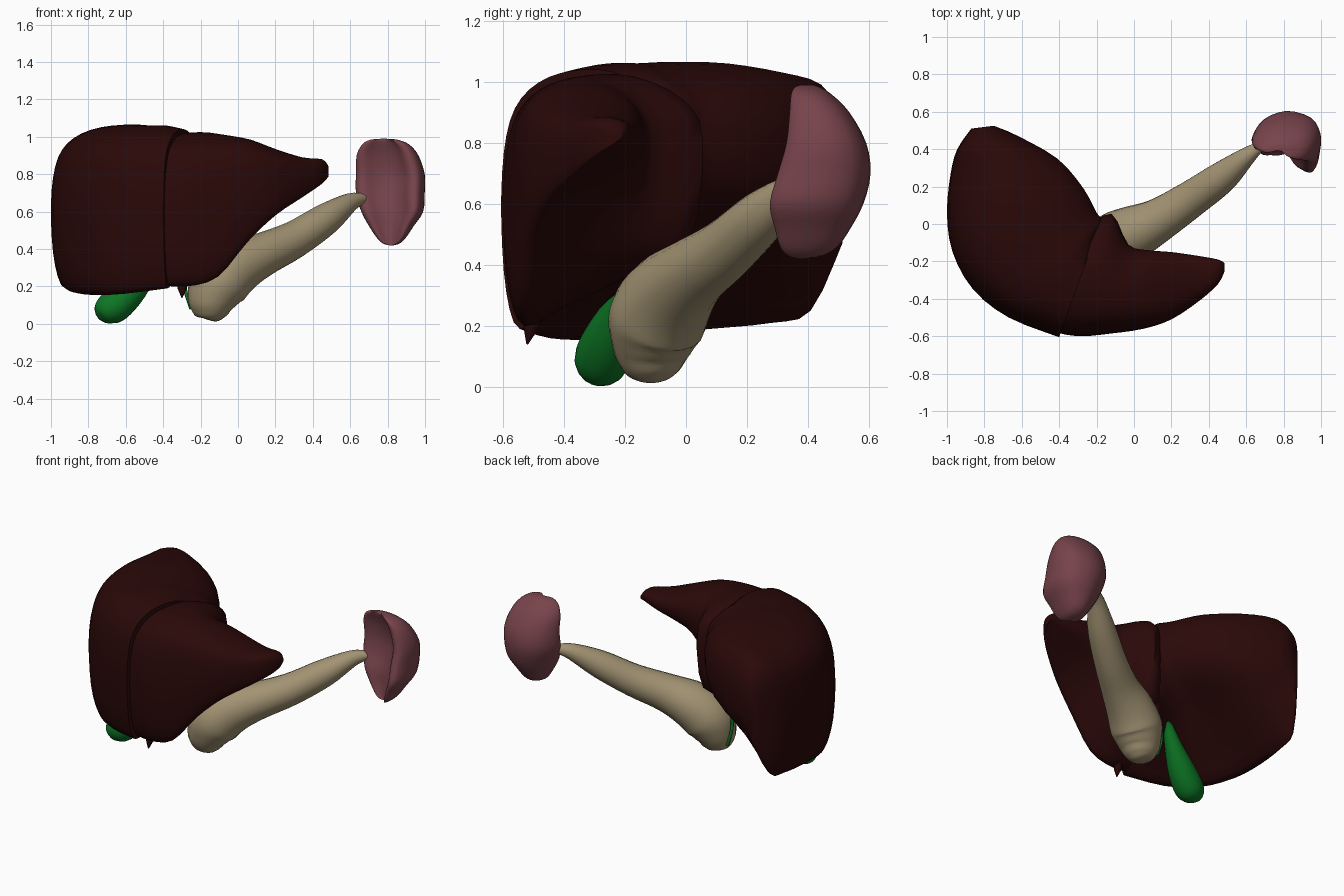
import bpy, bmesh, math
from mathutils import Vector

cube = bpy.data.objects.get("Cube")
if cube:
    bpy.data.objects.remove(cube, do_unlink=True)


def material(name, colour):
    mat = bpy.data.materials.new(name)
    mat.use_nodes = True
    mat.diffuse_color = (*colour, 1)
    bsdf = next(n for n in mat.node_tree.nodes if n.type == 'BSDF_PRINCIPLED')
    bsdf.inputs["Base Color"].default_value = (*colour, 1)
    bsdf.inputs["Roughness"].default_value = 0.6
    return mat


dark_red = material("dark red", (0.023, 0.0025, 0.0025))
green = material("green", (0.004, 0.18, 0.018))
tan = material("tan", (0.36, 0.29, 0.17))
dusky_pink = material("dusky pink", (0.185, 0.057, 0.07))


def spline(points, steps, closed=False):
    """Resample points of any dimension along a smooth curve through them."""
    pts = [Vector(p) for p in points]
    n = len(pts)

    def at(i):
        return pts[i % n] if closed else pts[max(0, min(n - 1, i))]

    out = []
    for i in range(n if closed else n - 1):
        p, q, r, s = (at(i + k) for k in (-1, 0, 1, 2))
        for k in range(steps):
            t = k / steps
            out.append(q + (r - p) * (t / 2)
                       + (p * 2 - q * 5 + r * 4 - s) * (t * t / 2)
                       + (q * 3 - p - r * 3 + s) * (t ** 3 / 2))
    if not closed:
        out.append(pts[-1])
    return out


def loft(name, rings, mat):
    """Skin a list of closed rings and cap both ends."""
    bm = bmesh.new()
    rows = [[bm.verts.new(p) for p in ring] for ring in rings]
    n = len(rows[0])
    for a, b in zip(rows, rows[1:]):
        for i in range(n):
            j = (i + 1) % n
            bm.faces.new((a[i], a[j], b[j], b[i]))
    bm.faces.new(rows[0])
    bm.faces.new(rows[-1])
    bmesh.ops.recalc_face_normals(bm, faces=bm.faces)
    mesh = bpy.data.meshes.new(name)
    bm.to_mesh(mesh)
    bm.free()
    mesh.materials.append(mat)
    obj = bpy.data.objects.new(name, mesh)
    bpy.context.collection.objects.link(obj)
    bpy.ops.object.select_all(action='DESELECT')
    obj.select_set(True)
    bpy.context.view_layer.objects.active = obj
    bpy.ops.object.shade_smooth_by_angle(angle=math.radians(60))
    return obj


def tube(name, path, mat, sides=16, steps=4):
    """Round tube along (x, y, z, radius) points."""
    pts = spline(path, steps)
    centres = [p.to_3d() for p in pts]
    side, rings = Vector((-0.6, 0.8, 0.1)), []
    for i, c in enumerate(centres):
        t = (centres[min(i + 1, len(pts) - 1)] - centres[max(i - 1, 0)]).normalized()
        side = (side - t * side.dot(t)).normalized()
        up = t.cross(side)
        r = max(pts[i][3], 0.002)
        angles = [math.tau * k / sides for k in range(sides)]
        rings.append([c + (side * math.cos(a) + up * math.sin(a)) * r for a in angles])
    return loft(name, rings, mat)


def liver_section(hollow):
    """Section across from outer to inner wall and up, with a hollowed underside."""
    return spline([(0.11, 0), (0.03, 0.14), (0, 0.42), (0.015, 0.68), (0.08, 0.85),
                   (0.22, 0.95), (0.42, 0.995), (0.66, 0.99), (0.9, 0.9), (1, 0.74),
                   (0.93, 0.5 * hollow), (0.6, 0.31 * hollow), (0.3, 0.12 * hollow)],
                  3, closed=True)


def lobe(name, stations):
    """Lobe from stations of outer x, y, inner x, y, bottom, top and hollowness."""
    rings = []
    for ox, oy, ix, iy, low, high, hollow in (tuple(s) for s in spline(stations, 3)):
        rings.append([(ox + (ix - ox) * u, oy + (iy - oy) * u, low + (high - low) * v)
                      for u, v in liver_section(hollow)])
    return loft(name, rings, dark_red)


lobe("liver_right_lobe", [
    (-0.87, 0.51, -0.75, 0.525, 0.47, 0.88, 1),
    (-0.945, 0.40, -0.63, 0.475, 0.25, 0.99, 1),
    (-0.98, 0.27, -0.41, 0.35, 0.21, 1.03, 1),
    (-1.00, 0.06, -0.27, 0.19, 0.19, 1.06, 1),
    (-0.97, -0.15, -0.20, 0.06, 0.17, 1.065, 1),
    (-0.86, -0.35, -0.17, 0.03, 0.155, 1.06, 0.85),
    (-0.67, -0.50, -0.17, 0.00, 0.16, 1.06, 0.6),
    (-0.40, -0.605, -0.20, -0.05, 0.19, 1.04, 0.55)])

lobe("liver_left_lobe", [
    (-0.46, -0.57, -0.25, -0.02, 0.21, 1.01, 0.55),
    (-0.30, -0.60, -0.12, 0.055, 0.20, 1.025, 0.65),
    (-0.12, -0.585, -0.03, -0.11, 0.25, 1.01, 0.85),
    (0.05, -0.56, 0.08, -0.14, 0.44, 0.985, 1),
    (0.20, -0.51, 0.20, -0.15, 0.58, 0.935, 1),
    (0.35, -0.41, 0.34, -0.17, 0.68, 0.89, 1),
    (0.45, -0.32, 0.45, -0.19, 0.75, 0.88, 1),
    (0.485, -0.25, 0.485, -0.21, 0.79, 0.84, 1)])

# Small hanging ligament under the front edge
tube("liver_ligament", [(-0.30, -0.52, 0.14, 0.003), (-0.30, -0.51, 0.19, 0.025),
                        (-0.28, -0.48, 0.30, 0.04)], dark_red, sides=6, steps=1)

# Gallbladder and bile ducts
tube("gallbladder", [(-0.74, -0.30, 0.03, 0.01), (-0.73, -0.295, 0.04, 0.05),
                     (-0.70, -0.285, 0.068, 0.08), (-0.65, -0.27, 0.105, 0.092),
                     (-0.57, -0.24, 0.18, 0.082), (-0.48, -0.20, 0.28, 0.055),
                     (-0.40, -0.16, 0.38, 0.03), (-0.33, -0.13, 0.42, 0.015)], green)
ducts = {
    "hepatic_duct": [(-0.05, -0.26, 0.53), (-0.16, -0.19, 0.49), (-0.27, -0.13, 0.43)],
    "hepatic_branch": [(-0.27, -0.14, 0.43), (-0.20, -0.14, 0.45), (-0.17, -0.12, 0.49)],
    "cystic_duct": [(-0.36, -0.14, 0.40), (-0.31, -0.15, 0.42), (-0.27, -0.12, 0.40)],
    "common_bile_duct": [(-0.28, -0.13, 0.43), (-0.28, -0.09, 0.34),
                         (-0.285, -0.08, 0.20), (-0.25, -0.08, 0.08)],
}
for name, path in ducts.items():
    tube(name, [(*p, 0.01) for p in path], green, sides=8)

# Pancreas, thick at the head and narrowing to the tail
tube("pancreas", [(-0.155, -0.115, 0.02, 0.02), (-0.153, -0.115, 0.03, 0.065),
                  (-0.15, -0.115, 0.065, 0.10), (-0.14, -0.112, 0.13, 0.132),
                  (-0.10, -0.095, 0.22, 0.16), (-0.01, -0.05, 0.30, 0.148),
                  (0.13, 0.02, 0.37, 0.118), (0.30, 0.13, 0.45, 0.10),
                  (0.47, 0.25, 0.56, 0.085), (0.60, 0.36, 0.65, 0.05),
                  (0.68, 0.42, 0.67, 0.025)], tan, sides=20)

# Spleen: bean outline, dished in front, stacked by height
bean = spline([(-0.18, 0.0), (-0.12, 0.1), (0, 0.15), (0.13, 0.11), (0.18, 0.01),
               (0.175, -0.1), (0.145, -0.17), (0.1, -0.165), (0.06, -0.095),
               (0, -0.05), (-0.075, -0.05), (-0.14, -0.075), (-0.175, -0.055)],
              3, closed=True)
spleen_levels = spline([  # centre x, centre y, height, width, depth
    (0.82, 0.38, 0.42, 0.06, 0.06), (0.82, 0.395, 0.43, 0.25, 0.35),
    (0.82, 0.41, 0.46, 0.42, 0.58), (0.82, 0.425, 0.52, 0.64, 0.76),
    (0.825, 0.44, 0.60, 0.9, 0.94), (0.815, 0.465, 0.70, 1, 0.93),
    (0.815, 0.47, 0.80, 1, 0.8), (0.80, 0.445, 0.90, 0.9, 0.6),
    (0.79, 0.415, 0.96, 0.68, 0.4), (0.78, 0.40, 0.985, 0.38, 0.22),
    (0.78, 0.40, 0.99, 0.06, 0.04)], 3)
loft("spleen", [[(x + u * width, y + v * depth, z) for u, v in bean]
                for x, y, z, width, depth in (tuple(p) for p in spleen_levels)], dusky_pink)
